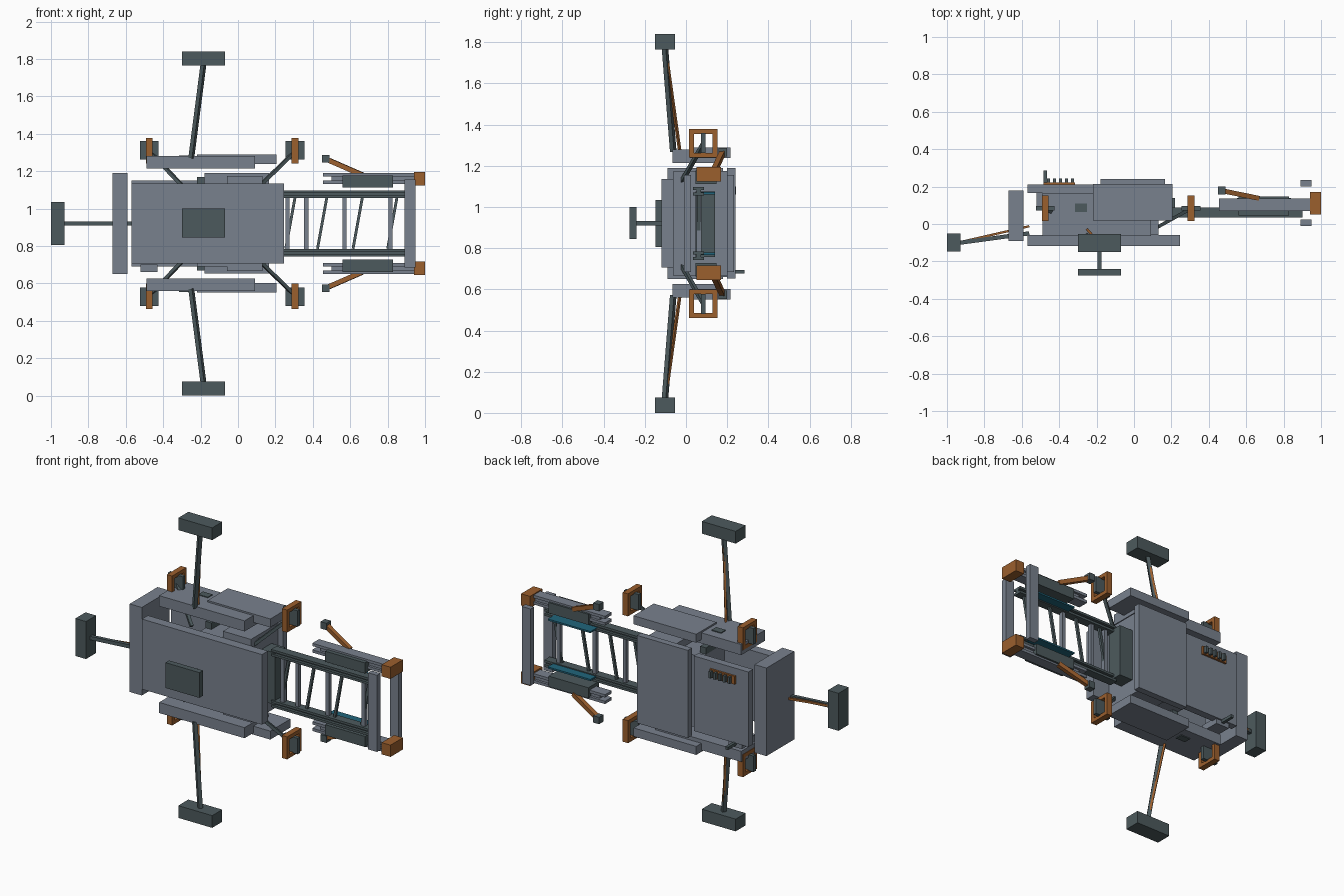
import bpy
from mathutils import Vector

cube = bpy.data.objects.get("Cube")
if cube:
    bpy.data.objects.remove(cube, do_unlink=True)

MID = 0.92  # height of the symmetry plane


def material(name, rgb):
    m = bpy.data.materials.new(name)
    m.use_nodes = True
    m.diffuse_color = (*rgb, 1)
    m.node_tree.nodes["Principled BSDF"].inputs["Base Color"].default_value = (*rgb, 1)
    return m


GREY = material("light_grey", (0.19, 0.22, 0.27))
DARK = material("dark_slate", (0.073, 0.102, 0.11))
ORANGE = material("burnt_orange", (0.33, 0.115, 0.027))
TEAL = material("teal", (0.015, 0.13, 0.2))


def box(name, x, y, z, mat):
    """Box from three (min, max) ranges."""
    bpy.ops.mesh.primitive_cube_add(size=1, location=[(a + b) / 2 for a, b in (x, y, z)])
    ob = bpy.context.object
    ob.name = name
    ob.scale = [b - a for a, b in (x, y, z)]
    ob.data.materials.append(mat)
    return ob


def strut(name, p, q, width, mat):
    """Square beam between two points."""
    p, q = Vector(p), Vector(q)
    bpy.ops.mesh.primitive_cube_add(size=1, location=(p + q) / 2)
    ob = bpy.context.object
    ob.name = name
    ob.scale = (width, width, (q - p).length)
    ob.rotation_euler = (q - p).to_track_quat("Z", "Y").to_euler()
    ob.data.materials.append(mat)
    return ob


def flip(v):
    return 2 * MID - v


def pair_box(name, x, y, z, mat):
    box("upper_" + name, x, y, z, mat)
    box("lower_" + name, x, y, (flip(z[1]), flip(z[0])), mat)


def pair_strut(name, p, q, width, mat):
    strut("upper_" + name, p, q, width, mat)
    strut("lower_" + name, (*p[:2], flip(p[2])), (*q[:2], flip(q[2])), width, mat)


# Main body plates and core
box("front_plate", (-0.57, 0.245), (-0.118, -0.06), (0.705, 1.135), GREY)
box("end_plate", (-0.672, -0.59), (-0.09, 0.18), (0.65, 1.19), GREY)
box("rear_side_panel", (-0.57, -0.2), (0.165, 0.21), (0.69, 1.15), GREY)
box("rear_main_panel", (-0.18, 0.165), (0.2, 0.24), (0.652, 1.19), GREY)
box("core", (-0.06, 0.13), (-0.06, 0.2), (0.665, 1.175), GREY)
box("core_bulkhead", (-0.22, -0.06), (-0.06, 0.165), (0.69, 1.13), GREY)
pair_box("bulkhead_block", (-0.22, -0.18), (0.0, 0.12), (1.13, 1.17), DARK)
box("boom_socket", (0.13, 0.22), (0.045, 0.14), (0.757, 1.075), DARK)

# Side fairings
pair_box("side_plate", (-0.49, 0.09), (-0.065, 0.165), (1.215, 1.28), GREY)
pair_box("side_box", (-0.22, 0.205), (0.02, 0.215), (1.238, 1.29), GREY)
pair_box("side_hatch", (-0.315, -0.25), (0.065, 0.11), (1.28, 1.285), DARK)

# Rear vent and probe
box("vent_base", (-0.485, -0.315), (0.21, 0.222), (1.055, 1.105), ORANGE)
for i in range(5):
    x = -0.465 + i * 0.032
    box("vent_fin", (x, x + 0.015), (0.22, 0.242), (1.06, 1.1), DARK)
box("probe_mount", (-0.52, -0.43), (0.08, 0.2), (0.66, 0.7), GREY)
strut("probe", (-0.475, 0.15, 0.685), (-0.475, 0.285, 0.685), 0.018, DARK)

# Outrigger pads with masts
box("front_pad", (-0.3, -0.07), (-0.275, -0.24), (0.845, 1.0), DARK)
strut("front_mast", (-0.185, -0.245, MID), (-0.185, -0.11, MID), 0.022, DARK)
box("end_pad", (-1.0, -0.928), (-0.148, -0.05), (0.805, 1.035), DARK)
strut("end_mast", (-0.93, -0.1, MID), (-0.56, -0.05, MID), 0.022, DARK)
strut("end_brace", (-0.9, -0.09, MID), (-0.56, -0.012, MID), 0.012, ORANGE)
pair_box("pad", (-0.3, -0.07), (-0.15, -0.053), (1.765, 1.84), DARK)
pair_strut("mast", (-0.185, -0.102, 1.77), (-0.25, -0.062, 1.27), 0.023, DARK)
pair_strut("mast_brace", (-0.193, -0.09, 1.7), (-0.25, -0.03, 1.27), 0.012, ORANGE)

# Framed thrusters on angled arms
for x, root in ((0.305, 0.12), (-0.475, -0.3)):
    lo, hi = x - 0.018, x + 0.018
    pair_box("frame_outer_bar", (lo, hi), (0.015, 0.152), (1.355, 1.378), ORANGE)
    pair_box("frame_inner_bar", (lo, hi), (0.015, 0.152), (1.24, 1.263), ORANGE)
    for y in (0.015, 0.128):
        pair_box("frame_side_bar", (lo, hi), (y, y + 0.024), (1.263, 1.355), ORANGE)
    pair_box("frame_plate", (x - 0.05, x + 0.05), (0.072, 0.095), (1.262, 1.36), DARK)
    pair_strut("frame_arm", (root, -0.02, 1.125), (x, 0.083, 1.305), 0.018, DARK)

# Lattice boom: I-section rails, posts and diagonals
for z in (1.056, 1.083):
    pair_box("rail_flange", (0.2, 0.9), (0.035, 0.088), (z, z + 0.014), DARK)
pair_box("rail_web", (0.2, 0.9), (0.052, 0.072), (1.065, 1.09), DARK)
for x in (0.265, 0.365, 0.57, 0.815):
    box("boom_post", (x - 0.011, x + 0.011), (0.05, 0.075), (0.78, 1.06), GREY)
for x in (0.255, 0.425, 0.615, 0.8):
    strut("boom_diagonal", (x, 0.062, 0.785), (x + 0.05, 0.062, 1.06), 0.015, DARK)
pair_box("teal_panel", (0.55, 0.84), (0.06, 0.14), (1.062, 1.072), TEAL)

# Boom end bars and corner blocks
for y in (-0.01, 0.2):
    box("end_bar", (0.89, 0.95), (y, y + 0.034), (0.685, 1.155), GREY)
pair_box("corner_block", (0.94, 1.0), (0.05, 0.17), (1.123, 1.195), ORANGE)

# Side arms: channel, housing and angled strut
for z in (1.132, 1.172):
    pair_box("arm_flange", (0.455, 0.94), (0.07, 0.135), (z, z + 0.017), GREY)
pair_box("arm_web", (0.5, 0.94), (0.085, 0.12), (1.14, 1.18), GREY)
pair_box("arm_housing", (0.56, 0.83), (0.045, 0.147), (1.113, 1.178), DARK)
pair_strut("arm_strut", (0.47, 0.178, 1.265), (0.665, 0.138, 1.18), 0.026, ORANGE)
pair_box("strut_tip", (0.45, 0.49), (0.157, 0.2), (1.245, 1.287), DARK)
